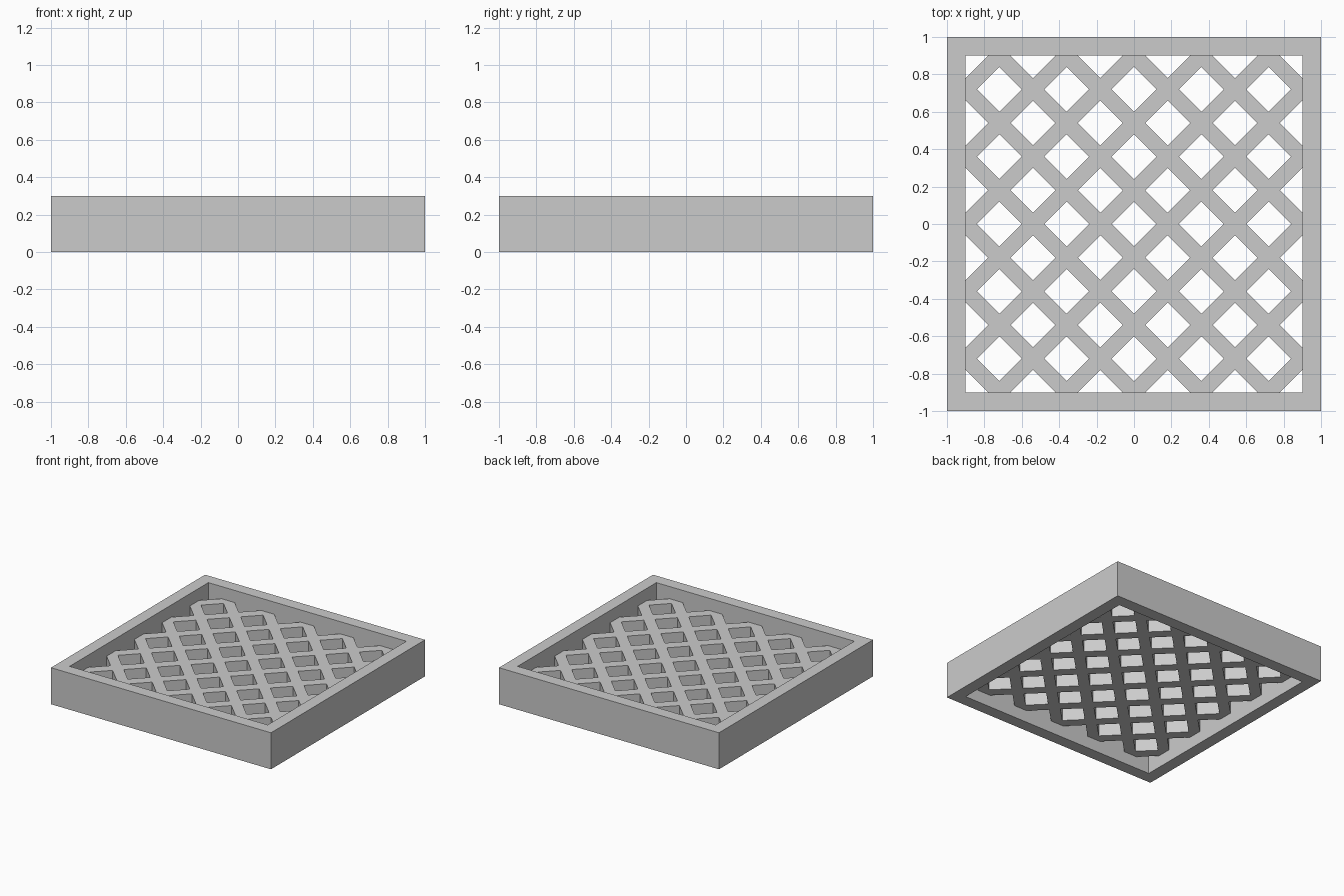
import bpy, bmesh
from mathutils import Vector

if "Cube" in bpy.data.objects:
    bpy.data.objects.remove(bpy.data.objects["Cube"])

OUTER, INNER, HEIGHT = 1.0, 0.9, 0.3      # frame half sizes and height
PITCH, HOLE = 0.36, 0.12                  # lattice spacing, hole half diagonal
LATTICE_Z, LATTICE_T = 0.1, 0.1           # lattice underside and thickness


def extrude_to_object(bm, name, thickness):
    """Extrude flat geometry upward into a closed solid."""
    bottom = bm.faces[:]
    res = bmesh.ops.extrude_face_region(bm, geom=bottom, use_keep_orig=True)
    verts = [g for g in res["geom"] if isinstance(g, bmesh.types.BMVert)]
    bmesh.ops.translate(bm, verts=verts, vec=(0, 0, thickness))
    bmesh.ops.recalc_face_normals(bm, faces=bm.faces[:])
    mesh = bpy.data.meshes.new(name)
    bm.to_mesh(mesh)
    bm.free()
    obj = bpy.data.objects.new(name, mesh)
    bpy.context.collection.objects.link(obj)
    return obj


def square(bm, half, z=0.0):
    return [bm.verts.new((sx * half, sy * half, z))
            for sx, sy in ((-1, -1), (1, -1), (1, 1), (-1, 1))]


# Square frame with mitred corners
bm = bmesh.new()
outer, inner = square(bm, OUTER), square(bm, INNER)
for i in range(4):
    j = (i + 1) % 4
    bm.faces.new((outer[i], outer[j], inner[j], inner[i]))
extrude_to_object(bm, "frame", HEIGHT)

# Diagonal lattice: slice a sheet along both edges of every strip
bm = bmesh.new()
bm.faces.new(square(bm, INNER, LATTICE_Z))
for sy in (1, -1):
    normal = Vector((1, sy, 0))
    for k in range(-5, 6):
        for edge in (-HOLE, HOLE):
            bmesh.ops.bisect_plane(
                bm, geom=bm.verts[:] + bm.edges[:] + bm.faces[:], dist=1e-5,
                plane_co=((k * PITCH + edge), 0, 0), plane_no=normal)


def in_gap(t):
    return abs(t - round(t / PITCH) * PITCH) < HOLE


# Remove the pieces that lie between strips in both directions
holes = []
for f in bm.faces:
    c = f.calc_center_median()
    if in_gap(c.x + c.y) and in_gap(c.x - c.y):
        holes.append(f)
bmesh.ops.delete(bm, geom=holes, context='FACES')
extrude_to_object(bm, "lattice", LATTICE_T)
